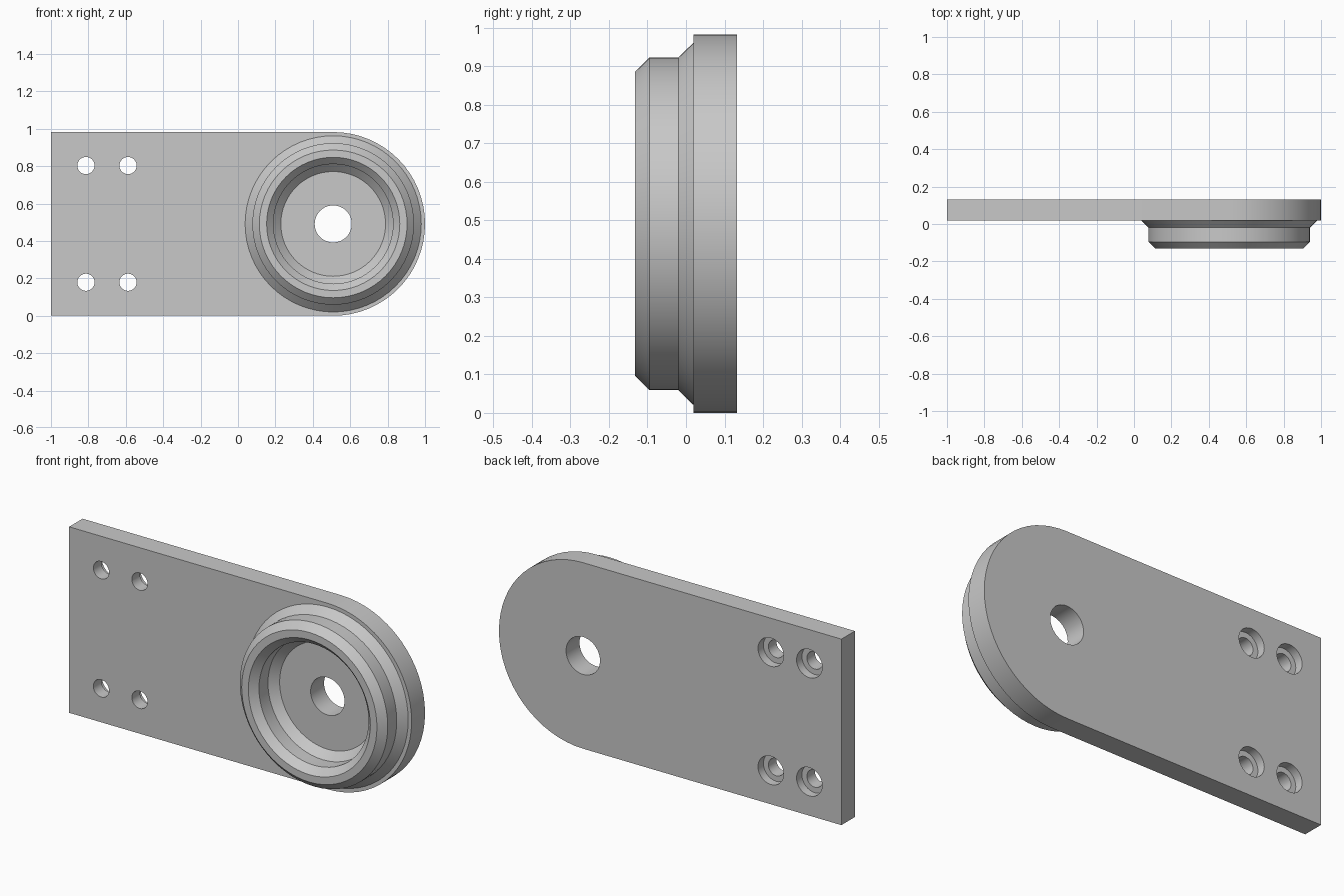
import bpy, bmesh, math
from mathutils import Matrix, Vector

cube = bpy.data.objects.get("Cube")
if cube:
    bpy.data.objects.remove(cube, do_unlink=True)

HUB_X, HUB_Z, END_R = 0.509, 0.491, 0.491
FRONT, BACK = 0.02, 0.132
SEGMENTS = 64

grey = bpy.data.materials.new("plain grey")
grey.use_nodes = True
colour = (0.58, 0.58, 0.58, 1)
grey.diffuse_color = colour
grey.node_tree.nodes["Principled BSDF"].inputs["Base Color"].default_value = colour


def finish(name, bm):
    """Turn a bmesh into a named grey object."""
    bmesh.ops.recalc_face_normals(bm, faces=bm.faces)
    mesh = bpy.data.meshes.new(name)
    bm.to_mesh(mesh)
    bm.free()
    mesh.materials.append(grey)
    obj = bpy.data.objects.new(name, mesh)
    bpy.context.collection.objects.link(obj)
    return obj


def activate(obj):
    bpy.ops.object.select_all(action="DESELECT")
    obj.select_set(True)
    bpy.context.view_layer.objects.active = obj


def smooth(obj):
    activate(obj)
    bpy.ops.object.shade_smooth_by_angle(angle=math.radians(25))


def drill(obj, x, z, radius, y0, y1, sides):
    """Cut a round hole running along y, then remove the cutter."""
    bm = bmesh.new()
    place = Matrix.Translation((x, (y0 + y1) / 2, z)) @ Matrix.Rotation(math.pi / 2, 4, "X")
    bmesh.ops.create_cone(bm, cap_ends=True, segments=sides, radius1=radius,
                          radius2=radius, depth=y1 - y0, matrix=place)
    cutter = finish("hole_cutter", bm)
    cutter.hide_render = True
    mod = obj.modifiers.new("hole", "BOOLEAN")
    mod.operation, mod.solver, mod.object = "DIFFERENCE", "EXACT", cutter
    activate(obj)
    bpy.ops.object.modifier_apply(modifier=mod.name)
    bpy.data.objects.remove(cutter, do_unlink=True)


# Plate: square at one end, half round at the other
bm = bmesh.new()
outline = [(-1, 2 * END_R), (-1, 0)]
for i in range(SEGMENTS // 2 + 1):
    a = -math.pi / 2 + 2 * math.pi * i / SEGMENTS
    outline.append((HUB_X + END_R * math.cos(a), HUB_Z + END_R * math.sin(a)))
face = bm.faces.new([bm.verts.new((x, FRONT, z)) for x, z in outline])
side = bmesh.ops.extrude_face_region(bm, geom=[face], use_keep_orig=True)
moved = [v for v in side["geom"] if isinstance(v, bmesh.types.BMVert)]
bmesh.ops.translate(bm, verts=moved, vec=Vector((0, BACK - FRONT, 0)))
plate = finish("mounting_plate", bm)

# Shaft hole, and screw holes counterbored from the back
drill(plate, HUB_X, HUB_Z, 0.099, -0.3, 0.3, 48)
for x in (-0.813, -0.588):
    for dz in (-0.312, 0.312):
        drill(plate, x, HUB_Z + dz, 0.046, -0.3, 0.3, 32)
        drill(plate, x, HUB_Z + dz, 0.075, BACK - 0.045, 0.3, 32)
smooth(plate)

# Collar: chamfered ring turned around the shaft axis, set into the plate
profile = [(0.471, FRONT + 0.01), (0.471, FRONT), (0.432, -0.02), (0.432, -0.095),
           (0.395, -0.132), (0.356, -0.132), (0.32, -0.095), (0.32, -0.02),
           (0.28, FRONT), (0.28, FRONT + 0.01)]
bm = bmesh.new()
rings = []
for i in range(SEGMENTS):
    a = 2 * math.pi * i / SEGMENTS
    rings.append([bm.verts.new((HUB_X + r * math.cos(a), y, HUB_Z + r * math.sin(a)))
                  for r, y in profile])
for i, ring in enumerate(rings):
    after = rings[(i + 1) % SEGMENTS]
    for j in range(len(profile)):
        k = (j + 1) % len(profile)
        bm.faces.new((ring[j], ring[k], after[k], after[j]))
collar = finish("bearing_collar", bm)
smooth(collar)
